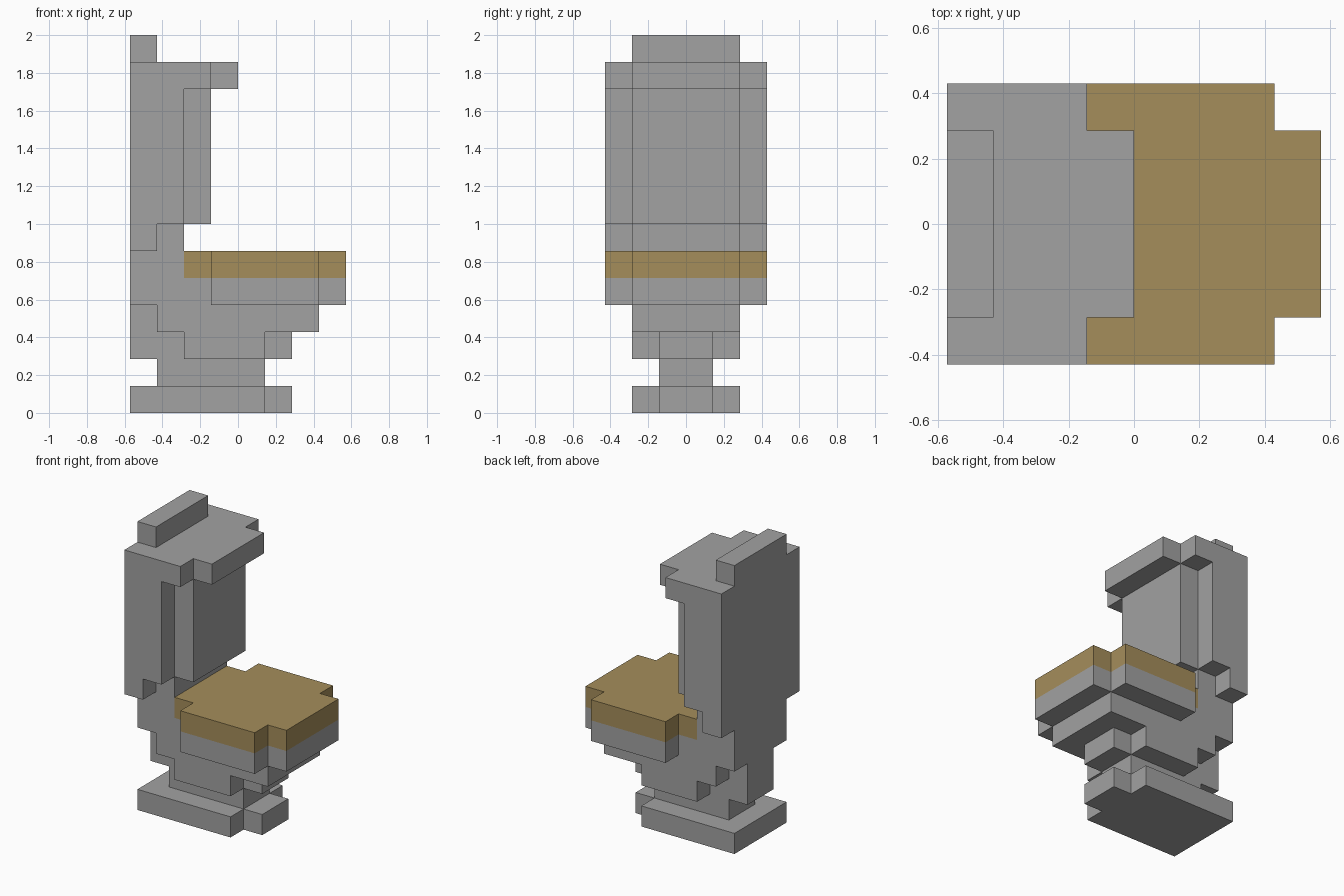
import bpy
import bmesh

cube = bpy.data.objects.get("Cube")
if cube:
    bpy.data.objects.remove(cube, do_unlink=True)

U = 1 / 7  # size of one block


def material(name, rgb):
    mat = bpy.data.materials.new(name)
    mat.use_nodes = True
    colour = (*rgb, 1)
    mat.diffuse_color = colour
    mat.node_tree.nodes["Principled BSDF"].inputs["Base Color"].default_value = colour
    return mat


GREY = material("stone grey", (0.36, 0.36, 0.36))
TAN = material("wood tan", (0.375, 0.27, 0.105))


def slab(name, z0, z1, steps, mat=GREY):
    """Extrude a stepped plan, mirrored across y = 0.
    Each step is (x start, x end, half width), in blocks."""
    side = [(x, -w) for x0, x1, w in steps for x in (x0, x1)]
    outline = side + [(x, -y) for x, y in reversed(side)]
    bm = bmesh.new()
    face = bm.faces.new([bm.verts.new((x * U, y * U, z0 * U)) for x, y in outline])
    top = bmesh.ops.extrude_face_region(bm, geom=[face], use_keep_orig=True)
    verts = [v for v in top["geom"] if isinstance(v, bmesh.types.BMVert)]
    bmesh.ops.translate(bm, verts=verts, vec=(0, 0, (z1 - z0) * U))
    bmesh.ops.recalc_face_normals(bm, faces=bm.faces)
    mesh = bpy.data.meshes.new(name)
    bm.to_mesh(mesh)
    bm.free()
    mesh.materials.append(mat)
    obj = bpy.data.objects.new(name, mesh)
    bpy.context.collection.objects.link(obj)
    return obj


# Pedestal
slab("base_plate", 0, 1, [(-4, 1, 2), (1, 2, 1)])
slab("neck", 1, 2, [(-3, 1, 1)])

# Bowl, widening upward
slab("bowl_bottom", 2, 3, [(-4, -2, 1), (-2, 1, 2), (1, 2, 1)])
slab("bowl_middle", 3, 4, [(-4, -3, 1), (-3, 3, 2)])
slab("bowl_rim", 4, 5, [(-4, -1, 2), (-1, 3, 3), (3, 4, 2)])

# Seat and the block behind it
slab("seat", 5, 6, [(-2, -1, 2), (-1, 3, 3), (3, 4, 2)], TAN)
slab("seat_back_block", 5, 6, [(-4, -2, 2)])

# Tank with its lid and top ridge
slab("tank_bottom", 6, 7, [(-4, -3, 3), (-3, -2, 2)])
slab("tank", 7, 12, [(-4, -2, 3), (-2, -1, 2)])
slab("tank_lid", 12, 13, [(-4, -1, 3), (-1, 0, 2)])
slab("lid_ridge", 13, 14, [(-4, -3, 2)])
